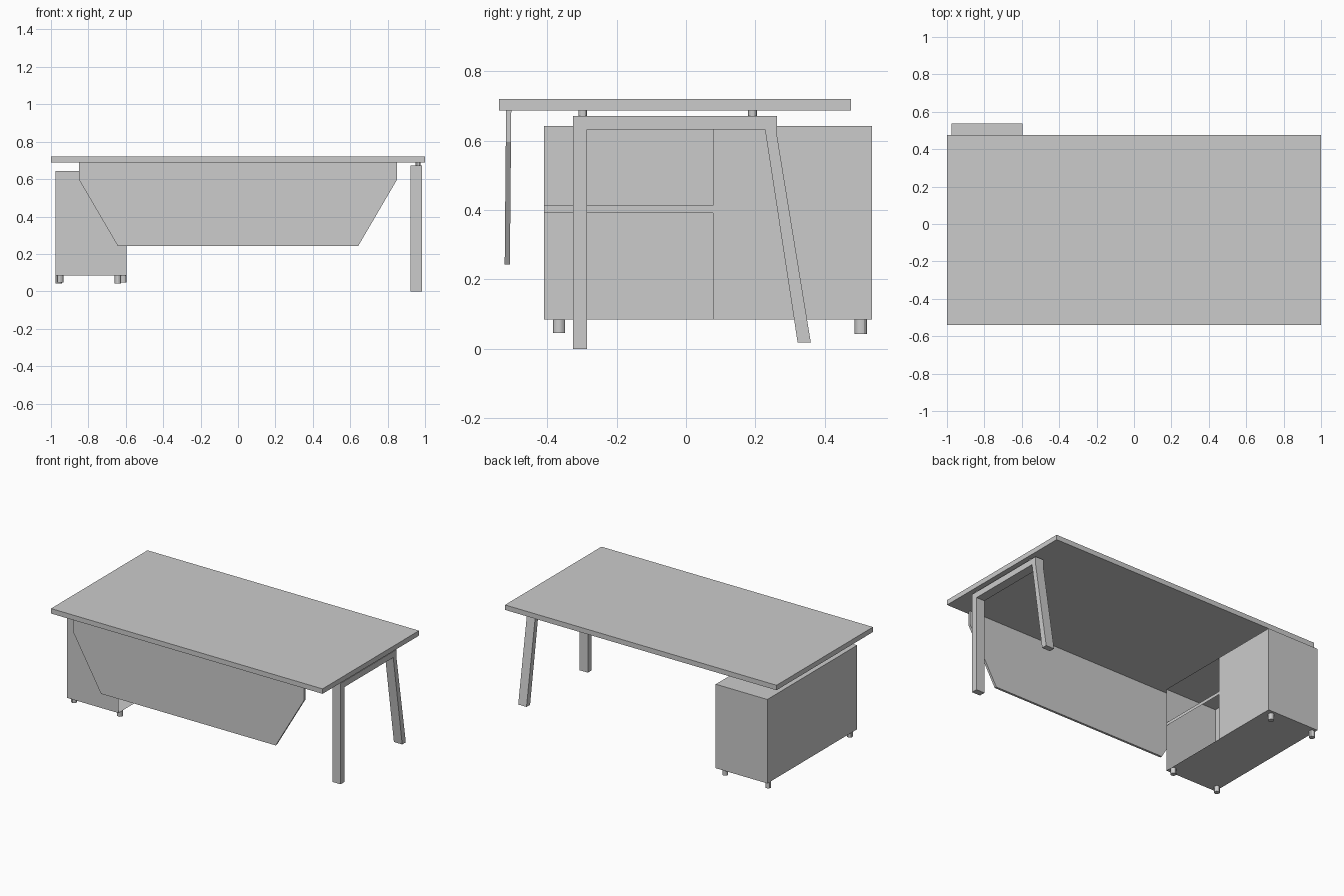
import bpy, bmesh
from mathutils import Matrix, Vector

if "Cube" in bpy.data.objects:
    bpy.data.objects.remove(bpy.data.objects["Cube"])


def finish(name, bm, fix_normals=True):
    if fix_normals:
        bmesh.ops.recalc_face_normals(bm, faces=bm.faces[:])
    mesh = bpy.data.meshes.new(name)
    bm.to_mesh(mesh)
    bm.free()
    obj = bpy.data.objects.new(name, mesh)
    bpy.context.collection.objects.link(obj)
    return obj


def box(name, lo, hi):
    bm = bmesh.new()
    lo, hi = Vector(lo), Vector(hi)
    size = hi - lo
    bmesh.ops.create_cube(bm, size=1, matrix=Matrix.Translation((lo + hi) / 2)
                          @ Matrix.Diagonal((size.x, size.y, size.z, 1)))
    return finish(name, bm)


def extrude_profile(name, points, offset):
    bm = bmesh.new()
    face = bm.faces.new([bm.verts.new(p) for p in points])
    new = bmesh.ops.extrude_face_region(bm, geom=[face], use_keep_orig=True)["geom"]
    bmesh.ops.translate(bm, vec=offset,
                        verts=[v for v in new if isinstance(v, bmesh.types.BMVert)])
    return finish(name, bm)


def cylinder(name, x, y, z0, z1, radius, sides=12):
    bm = bmesh.new()
    bmesh.ops.create_cone(bm, cap_ends=True, segments=sides, radius1=radius,
                          radius2=radius, depth=z1 - z0,
                          matrix=Matrix.Translation((x, y, (z0 + z1) / 2)))
    obj = finish(name, bm)
    bpy.ops.object.select_all(action='DESELECT')
    obj.select_set(True)
    bpy.context.view_layer.objects.active = obj
    bpy.ops.object.shade_smooth_by_angle()
    return obj


# Tabletop
box("tabletop", (-1, -0.539, 0.688), (1, 0.476, 0.721))

# Modesty panel: tapered outline, leaning slightly forward at the bottom
half = [(0.85, 0.688), (0.85, 0.597), (0.643, 0.243)]
outline = half + [(-x, z) for x, z in reversed(half)]
extrude_profile("modesty_panel",
                [(x, -0.519 - 0.009 * (0.688 - z), z) for x, z in outline],
                (0, 0.015, 0))

# Leg frame: upright front leg, top rail and splayed rear leg
frame = [(-0.326, 0), (-0.285, 0), (-0.285, 0.632), (0.228, 0.632), (0.322, 0.018),
         (0.36, 0.018), (0.262, 0.618), (0.262, 0.672), (-0.326, 0.672)]
extrude_profile("leg_frame", [(0.923, y, z) for y, z in frame], (0.061, 0, 0))

# Spacers between leg frame and tabletop
for label, y in (("front", -0.298), ("rear", 0.192)):
    cylinder(label + "_spacer", 0.962, y, 0.672, 0.688, 0.0125)

# Cabinet: thin shell whose inner side has two open bays split by a rail
X0, X1, Y0, YM, Y1 = -0.975, -0.595, -0.409, 0.078, 0.537
Z0, Z1, R0, R1 = 0.084, 0.643, 0.392, 0.413
shell = box("cabinet_shell", (X0, Y0, Z0), (X1, Y1, Z1))
bm = bmesh.new()
bm.from_mesh(shell.data)
bmesh.ops.delete(bm, geom=[f for f in bm.faces if f.normal.x > 0.9], context='FACES_ONLY')
for ya, yb, za, zb in ((YM, Y1, Z0, Z1), (Y0, YM, R0, R1)):
    bm.faces.new([bm.verts.new((X1, y, z))
                  for y, z in ((ya, za), (yb, za), (yb, zb), (ya, zb))])
bmesh.ops.remove_doubles(bm, verts=bm.verts[:], dist=1e-5)
bm.to_mesh(shell.data)
bm.free()

# Cabinet feet
for i, (x, y, z) in enumerate(((-0.613, -0.366, 0.046), (-0.951, -0.366, 0.046),
                               (-0.642, 0.504, 0.042), (-0.959, 0.504, 0.042))):
    cylinder(f"cabinet_foot_{i + 1}", x, y, z, Z0, 0.0175)
